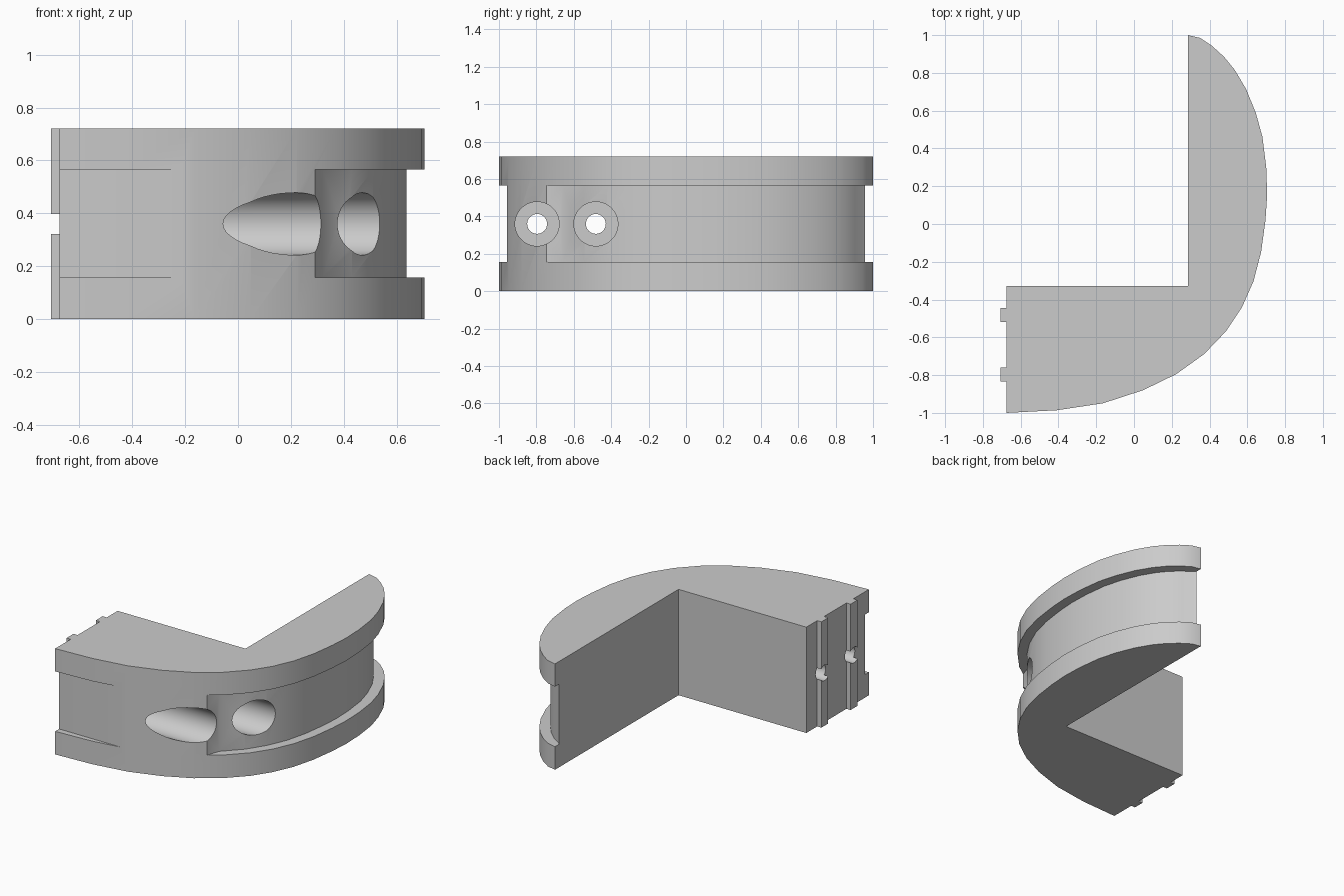
import bpy, bmesh, math

cube = bpy.data.objects.get("Cube")
if cube:
    bpy.data.objects.remove(cube, do_unlink=True)

HEIGHT, GROOVE_LOW, GROOVE_HIGH = 0.72, 0.157, 0.565
LEFT, RIB, CORNER_X, CORNER_Y = -0.676, -0.707, 0.286, -0.328
HOLES_Y, HOLE_Z = (-0.482, -0.796), 0.36

grey = bpy.data.materials.new("plain grey")
grey.use_nodes = True
grey.diffuse_color = (0.6, 0.6, 0.6, 1)
grey.node_tree.nodes["Principled BSDF"].inputs["Base Color"].default_value = (0.6, 0.6, 0.6, 1)


def finish(bm, name):
    bmesh.ops.recalc_face_normals(bm, faces=bm.faces[:])
    mesh = bpy.data.meshes.new(name)
    bm.to_mesh(mesh)
    bm.free()
    mesh.materials.append(grey)
    obj = bpy.data.objects.new(name, mesh)
    bpy.context.collection.objects.link(obj)
    return obj


def prism(name, points, low, high):
    bm = bmesh.new()
    face = bm.faces.new([bm.verts.new((x, y, low)) for x, y in points])
    out = bmesh.ops.extrude_face_region(bm, geom=[face])
    for v in out["geom"]:
        if isinstance(v, bmesh.types.BMVert):
            v.co.z = high
    return finish(bm, name)


def rod(name, y, radius, start, end):
    bm = bmesh.new()
    bmesh.ops.create_cone(bm, cap_ends=True, segments=48, radius1=radius,
                          radius2=radius, depth=end - start)
    obj = finish(bm, name)
    obj.rotation_euler.y = math.pi / 2
    obj.location = ((start + end) / 2, y, HOLE_Z)
    return obj


def cut(target, cutter):
    cutter.hide_render = True
    bpy.context.view_layer.update()
    mod = target.modifiers.new("cut", "BOOLEAN")
    mod.operation, mod.solver, mod.object = "DIFFERENCE", "EXACT", cutter
    bpy.context.view_layer.objects.active = target
    bpy.ops.object.modifier_apply(modifier=mod.name)
    bpy.data.objects.remove(cutter, do_unlink=True)


# Curved outer edge, from the back tip round to the front left
curve = [(CORNER_X, 1), (.35, .985), (.413, .943), (.477, .885), (.533, .816),
         (.593, .715), (.645, .588), (.68, .461), (.7, .3), (.705, .154),
         (.696, .02), (.673, -.148), (.633, -.302), (.572, -.44), (.488, -.567),
         (.371, -.689), (.223, -.795), (.048, -.88), (-.164, -.949),
         (-.408, -.986), (LEFT, -1)]

# Left end with two upright ribs, then the square inner corner
ribs = []
for y in reversed(HOLES_Y):
    a, b = y - 0.037, y + 0.037
    ribs += [(LEFT, a), (RIB, a), (RIB, b), (LEFT, b)]
body = prism("clamp_body", curve + ribs + [(LEFT, CORNER_Y), (CORNER_X, CORNER_Y)], 0, HEIGHT)

# Shallow band groove round the outside
waist = [(max(CORNER_X, LEFT + (x - LEFT) * 0.951), y * 0.957) for x, y in curve]
around = [(-0.8, waist[-1][1]), (-0.8, -1.2), (0.9, -1.2), (0.9, 1.2),
          (0.2, 1.2), (0.2, waist[0][1])]
cut(body, prism("groove_cutter", waist + around, GROOVE_LOW, GROOVE_HIGH))

# Counterbored bolt holes
for y in HOLES_Y:
    cut(body, rod("bore_cutter", y, 0.118, -0.4, 1.2))
    cut(body, rod("bolt_cutter", y, 0.053, -1, 0))

bpy.ops.object.select_all(action="DESELECT")
body.select_set(True)
bpy.context.view_layer.objects.active = body
bpy.ops.object.shade_smooth_by_angle(angle=math.radians(30))
